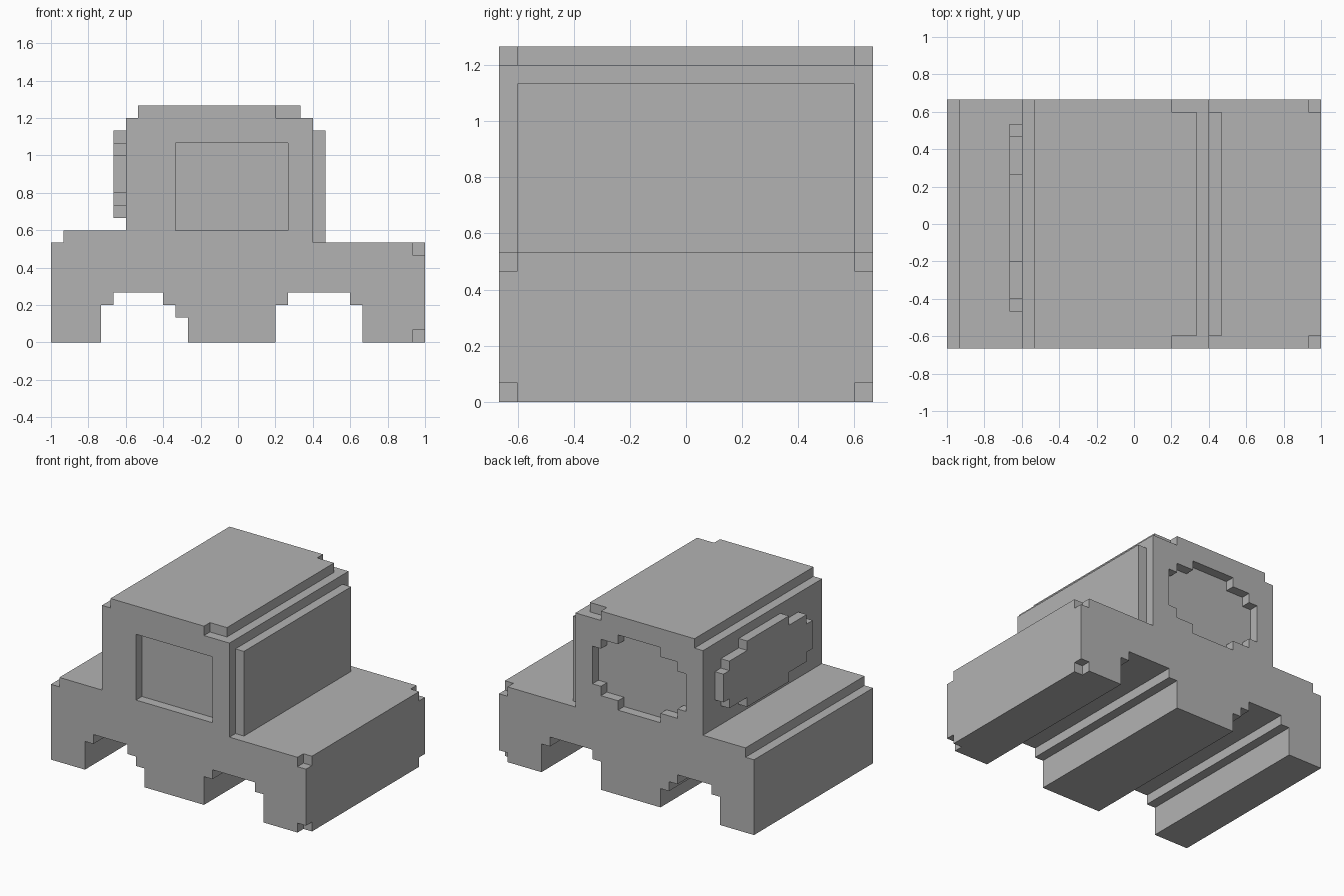
import bpy
import bmesh
from mathutils import Vector

U = 1 / 15  # size of one block

if "Cube" in bpy.data.objects:
    bpy.data.objects.remove(bpy.data.objects["Cube"])

grey = bpy.data.materials.new("plain_grey")
grey.use_nodes = True
colour = (0.45, 0.45, 0.45, 1)
grey.diffuse_color = colour
grey.node_tree.nodes["Principled BSDF"].inputs["Base Color"].default_value = colour


def prism(name, outline, axis, start, end):
    """Extrude a 2D outline (in blocks) along x or y."""
    bm = bmesh.new()
    place = (lambda a, b: (start, a, b)) if axis == "x" else (lambda a, b: (a, start, b))
    face = bm.faces.new([bm.verts.new(place(a, b)) for a, b in outline])
    grown = bmesh.ops.extrude_face_region(bm, geom=[face])["geom"]
    step = Vector((end - start, 0, 0) if axis == "x" else (0, end - start, 0))
    bmesh.ops.translate(bm, vec=step, verts=[v for v in grown if isinstance(v, bmesh.types.BMVert)])
    bmesh.ops.recalc_face_normals(bm, faces=bm.faces)
    bmesh.ops.scale(bm, vec=(U, U, U), verts=bm.verts)
    mesh = bpy.data.meshes.new(name)
    bm.to_mesh(mesh)
    bm.free()
    mesh.materials.append(grey)
    obj = bpy.data.objects.new(name, mesh)
    bpy.context.collection.objects.link(obj)
    return obj


def box(name, x0, x1, y0, y1, z0, z1):
    return prism(name, [(x0, z0), (x1, z0), (x1, z1), (x0, z1)], "y", y0, y1)


def stepped_oval(a, b, widths, heights):
    """Blocky oval around (a, b) from nested half sizes."""
    quarter = []
    for i, (w, h) in enumerate(zip(widths, heights)):
        if i:
            quarter.append((w, heights[i - 1]))
        quarter.append((w, h))
    left = [(-w, h) for w, h in reversed(quarter)]
    half = quarter + left
    return [(a + w, b + h) for w, h in half + [(-w, -h) for w, h in half]]


def cut(target, cutter):
    mod = target.modifiers.new("cut", "BOOLEAN")
    mod.operation = "DIFFERENCE"
    mod.solver = "EXACT"
    mod.object = cutter
    cutter.hide_render = True
    bpy.context.view_layer.objects.active = target
    bpy.ops.object.modifier_apply(modifier=mod.name)
    bpy.data.objects.remove(cutter)


# Body: side profile with cabin and stepped wheel arches
upper = [(15, 0), (15, 8), (6, 8), (6, 18), (5, 18), (5, 19), (-8, 19), (-8, 18),
         (-9, 18), (-9, 9), (-14, 9), (-14, 8), (-15, 8), (-15, 0)]
rear_arch = [(-11, 0), (-11, 3), (-10, 3), (-10, 4), (-6, 4), (-6, 3),
             (-5, 3), (-5, 2), (-4, 2), (-4, 0)]
front_arch = [(3, 0), (3, 3), (4, 3), (4, 4), (9, 4), (9, 3), (10, 3), (10, 0)]
body = prism("body", upper + rear_arch + front_arch, "y", -10, 10)

# Corner notches on the roof and at the nose, on both sides
for side in (-1, 1):
    y0, y1 = sorted((side * 9, side * 11))
    for x0, x1, z0, z1 in ((3, 5.5, 18, 20), (14, 16, 7, 9), (14, 16, -1, 1)):
        cut(body, box("notch_cutter", x0, x1, y0, y1, z0, z1))

# Recessed side windows: rectangular on one side, blocky oval on the other
cut(body, box("square_window_cutter", -5, 4, -11, -9, 9, 16))
cut(body, prism("oval_window_cutter",
                stepped_oval(-1.5, 13, (5.5, 4.5, 2.5), (2, 3, 4)), "y", 9, 11))

# Raised windscreen and rear window
box("windscreen", 6, 7, -9, 9, 8, 17)
prism("rear_window", stepped_oval(0.5, 13.5, (7.5, 6.5, 3.5), (1.5, 2.5, 3.5)), "x", -10, -9)
